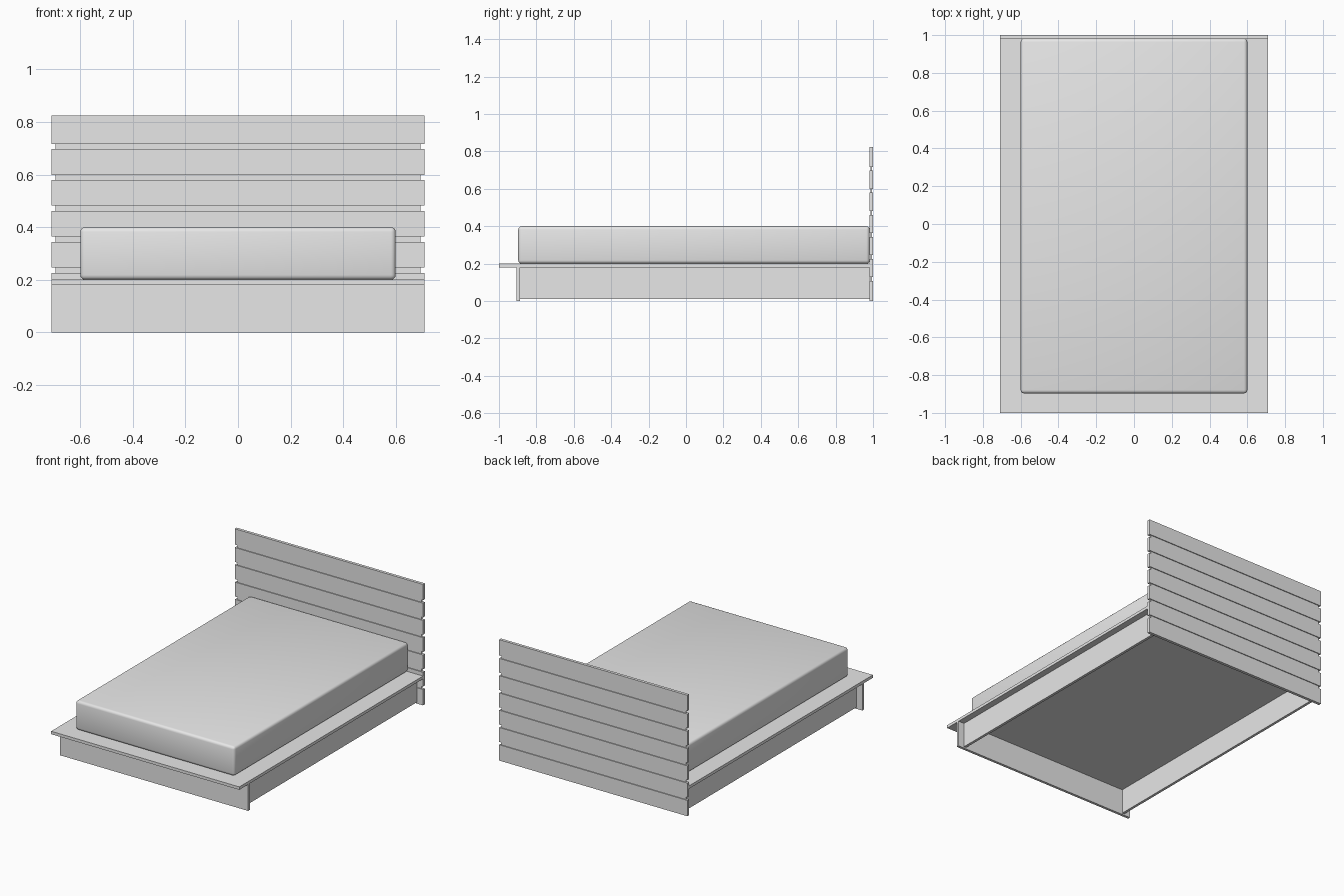
import bpy

cube = bpy.data.objects.get("Cube")
if cube:
    bpy.data.objects.remove(cube, do_unlink=True)

grey = bpy.data.materials.new("plain grey")
grey.use_nodes = True
grey.diffuse_color = (0.8, 0.8, 0.8, 1)
grey.node_tree.nodes["Principled BSDF"].inputs["Base Color"].default_value = grey.diffuse_color


def box(name, x, y, z):
    """Box spanning the given (low, high) range on each axis."""
    spans = (x, y, z)
    bpy.ops.mesh.primitive_cube_add(size=1, location=[(a + b) / 2 for a, b in spans])
    obj = bpy.context.object
    obj.name = name
    obj.scale = [b - a for a, b in spans]
    bpy.ops.object.transform_apply(location=False, rotation=False, scale=True)
    obj.data.materials.append(grey)
    return obj


HALF = 0.71       # half width of the bed
DECK = 0.18       # underside of the platform
TOP = 0.825       # headboard height
SLATS = 7
GAP = 0.02

# Platform and front board
box("platform", (-HALF, HALF), (-1, 0.98), (DECK, 0.2))
box("front_board", (-HALF, HALF), (-0.905, -0.887), (0, DECK))

# Side boards, set in under the platform
for side, sign in (("left", 1), ("right", -1)):
    x = sorted((sign * (HALF - 0.045), sign * (HALF - 0.063)))
    box(side + "_side_board", x, (-0.887, 0.98), (0.01, DECK))

# Headboard: horizontal slats on a thinner recessed core
pitch = TOP / SLATS
for i in range(SLATS):
    low = i * pitch + (GAP / 2 if i > 0 else 0)
    high = (i + 1) * pitch - (GAP / 2 if i < SLATS - 1 else 0)
    box(f"headboard_slat_{i + 1}", (-HALF, HALF), (0.98, 1), (low, high))
box("headboard_core", (0.015 - HALF, HALF - 0.015), (0.986, 0.994), (GAP, TOP - GAP))

# Soft-edged mattress
mattress = box("mattress", (-0.6, 0.6), (-0.897, 0.982), (0.2, 0.4))
bevel = mattress.modifiers.new("rounded edges", "BEVEL")
bevel.width = 0.018
bevel.segments = 3
bpy.ops.object.shade_smooth()
